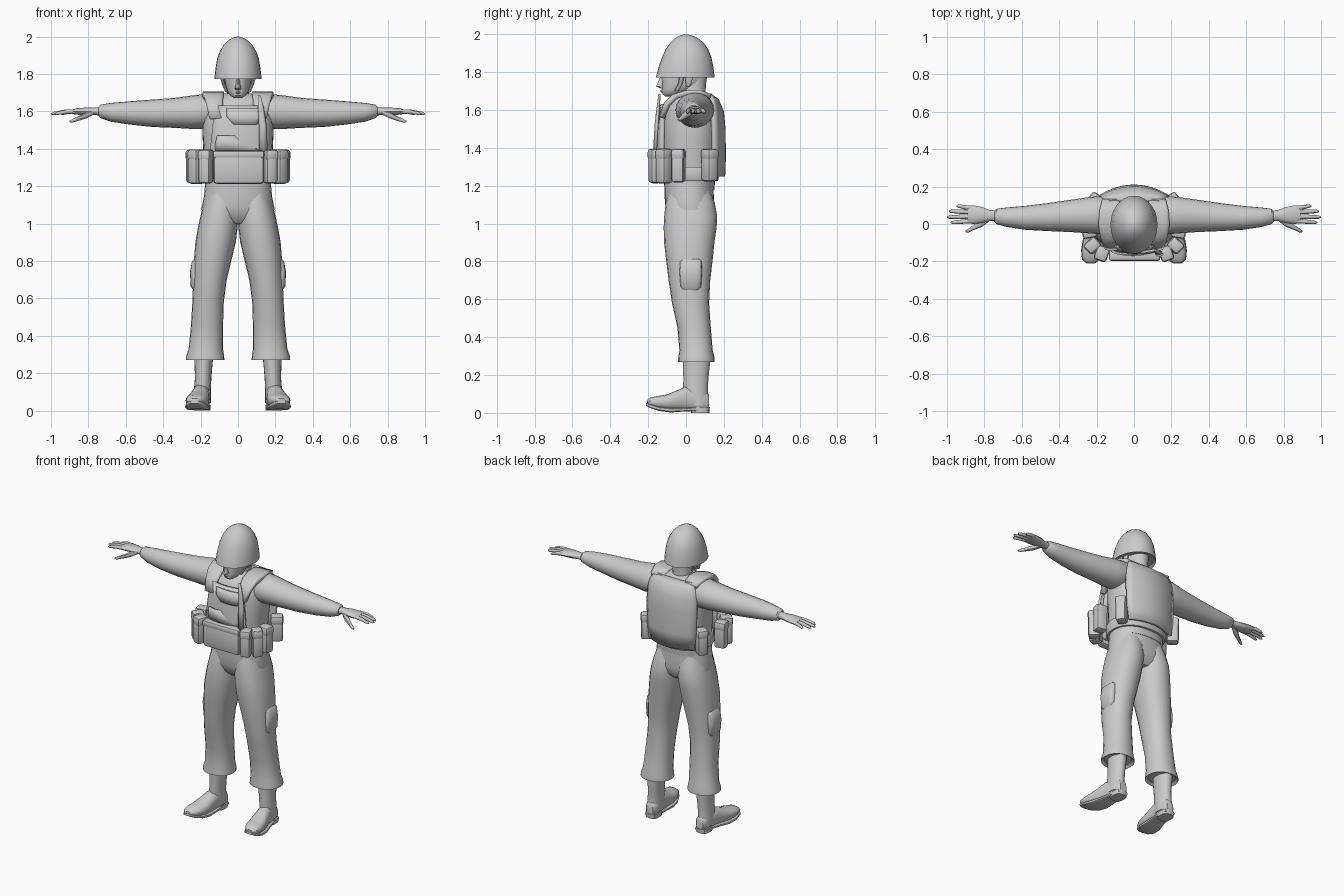
import bpy, bmesh, math
from mathutils import Vector

grey = bpy.data.materials.new("plain_grey")
grey.diffuse_color = (0.6, 0.6, 0.6, 1)


def finish(name, bm, mirror=False, angle=40):
    bmesh.ops.recalc_face_normals(bm, faces=bm.faces)
    me = bpy.data.meshes.new(name)
    bm.to_mesh(me)
    bm.free()
    me.materials.append(grey)
    ob = bpy.data.objects.new(name, me)
    bpy.context.collection.objects.link(ob)
    if mirror:
        ob.modifiers.new("Mirror", 'MIRROR')
    bpy.ops.object.select_all(action='DESELECT')
    ob.select_set(True)
    bpy.context.view_layer.objects.active = ob
    bpy.ops.object.shade_smooth_by_angle(angle=math.radians(angle))
    return ob


def loft(name, axis, rings, mirror=False, sides=20, power=2.0, angle=40):
    """Skin rings (position on axis, centre a, centre b, radius a, radius b)."""
    bm, loops = bmesh.new(), []
    for t, ca, cb, ra, rb in rings:
        loop = []
        for i in range(sides):
            c, s = math.cos(math.tau * i / sides), math.sin(math.tau * i / sides)
            a = ca + ra * math.copysign(abs(c) ** (2 / power), c)
            b = cb + rb * math.copysign(abs(s) ** (2 / power), s)
            loop.append(bm.verts.new({'x': (t, a, b), 'y': (a, t, b), 'z': (a, b, t)}[axis]))
        loops.append(loop)
    for p, q in zip(loops, loops[1:]):
        for i in range(sides):
            j = (i + 1) % sides
            bm.faces.new((p[i], p[j], q[j], q[i]))
    bm.faces.new(loops[0])
    bm.faces.new(loops[-1])
    return finish(name, bm, mirror, angle)


def panel(name, rows, thick, mirror=False, cols=10):
    """Curved sheet; rows are (x0, x1, y at middle, y bend at edges, z)."""
    bm, grid = bmesh.new(), []
    for x0, x1, y, bend, z in rows:
        grid.append([bm.verts.new((x0 + (x1 - x0) * i / cols,
                                   y + bend * (2 * i / cols - 1) ** 2, z)) for i in range(cols + 1)])
    for p, q in zip(grid, grid[1:]):
        for i in range(cols):
            bm.faces.new((p[i], p[i + 1], q[i + 1], q[i]))
    ob = finish(name, bm, mirror)
    sol = ob.modifiers.new("Solid", 'SOLIDIFY')
    sol.thickness, sol.offset = thick, 0
    return ob


def box(name, loc, size, turn=0, mirror=False, bevel=0.012):
    bm = bmesh.new()
    bmesh.ops.create_cube(bm, size=1)
    for v in bm.verts:
        v.co = Vector((v.co.x * size[0], v.co.y * size[1], v.co.z * size[2]))
    bmesh.ops.bevel(bm, geom=bm.edges[:], offset=bevel, segments=2, affect='EDGES', profile=0.5)
    c, s = math.cos(turn), math.sin(turn)
    for v in bm.verts:
        x, y, z = v.co
        v.co = (loc[0] + c * x - s * y, loc[1] + s * x + c * y, loc[2] + z)
    return finish(name, bm, mirror)


# Helmet: dome with a slight flare at the rim
loft("helmet", 'z', [
    (1.785, 0, -0.004, 0.112, 0.138), (1.772, 0, -0.004, 0.126, 0.155), (1.785, 0, -0.003, 0.125, 0.153),
    (1.83, 0, 0, 0.120, 0.144), (1.88, 0, 0.004, 0.112, 0.130), (1.92, 0, 0.005, 0.098, 0.113),
    (1.955, 0, 0.005, 0.077, 0.089), (1.98, 0, 0.003, 0.052, 0.060), (1.995, 0, 0, 0.025, 0.03),
    (2.0, 0, 0, 0.006, 0.006)], sides=28)

# Head, nose, brow, lips, ears, neck
loft("head", 'z', [
    (1.672, 0, -0.085, 0.022, 0.025), (1.685, 0, -0.07, 0.042, 0.055), (1.71, 0, -0.04, 0.058, 0.087),
    (1.74, 0, -0.012, 0.068, 0.115), (1.78, 0, -0.008, 0.073, 0.122), (1.85, 0, 0, 0.075, 0.12)])
loft("nose", 'z', [
    (1.715, 0, -0.122, 0.012, 0.012), (1.724, 0, -0.134, 0.018, 0.026), (1.745, 0, -0.13, 0.012, 0.02),
    (1.775, 0, -0.125, 0.008, 0.012)], sides=10)
loft("lips", 'x', [(-0.024, -0.112, 1.70, 0.004, 0.003), (0, -0.125, 1.701, 0.011, 0.009),
                   (0.024, -0.112, 1.70, 0.004, 0.003)], sides=8)
loft("ear", 'z', [(1.725, 0.072, 0.01, 0.006, 0.01), (1.75, 0.077, 0.015, 0.01, 0.018),
                  (1.79, 0.078, 0.015, 0.01, 0.022)], mirror=True, sides=10)
loft("neck", 'z', [(1.62, 0, 0.045, 0.085, 0.075), (1.665, 0, 0.04, 0.066, 0.066),
                   (1.70, 0, 0.037, 0.058, 0.066), (1.78, 0, 0.04, 0.06, 0.07)])
loft("helmet_strap", 'z', [(1.70, 0.06, -0.05, 0.007, 0.012), (1.74, 0.076, -0.03, 0.007, 0.012),
                           (1.79, 0.09, -0.02, 0.009, 0.014)], mirror=True, sides=8)

# Torso and collar
loft("torso", 'z', [
    (1.18, 0, 0.018, 0.172, 0.132), (1.30, 0, 0.02, 0.176, 0.140), (1.45, 0, 0.025, 0.188, 0.148),
    (1.56, 0, 0.03, 0.192, 0.150), (1.62, 0, 0.035, 0.182, 0.138), (1.66, 0, 0.04, 0.155, 0.112),
    (1.685, 0, 0.042, 0.115, 0.085), (1.695, 0, 0.042, 0.075, 0.065)], sides=28, power=2.3)
loft("collar", 'z', [(1.64, 0, 0.04, 0.10, 0.095), (1.68, 0, 0.042, 0.082, 0.078),
                     (1.692, 0, 0.042, 0.07, 0.07)])

# Vest: back shell, front shell, shoulder straps, lapels, chest patches
panel("vest_back", [(-0.165, 0.165, 0.196, -0.05, 1.25), (-0.18, 0.18, 0.20, -0.055, 1.35),
                    (-0.185, 0.185, 0.198, -0.055, 1.50), (-0.18, 0.18, 0.19, -0.05, 1.59),
                    (-0.165, 0.165, 0.165, -0.03, 1.65), (-0.14, 0.14, 0.125, -0.01, 1.68)], 0.022)
panel("vest_front", [(-0.15, 0.15, -0.148, 0.035, 1.24), (-0.145, 0.145, -0.153, 0.03, 1.40),
                     (-0.13, 0.13, -0.144, 0.025, 1.55), (-0.115, 0.115, -0.125, 0.02, 1.63)], 0.02)
panel("shoulder_strap", [(0.085, 0.15, -0.13, 0.005, 1.56), (0.085, 0.165, -0.105, 0.01, 1.63),
                         (0.08, 0.18, -0.065, 0.012, 1.672), (0.075, 0.19, 0.0, 0, 1.69),
                         (0.075, 0.185, 0.07, 0, 1.692), (0.08, 0.17, 0.13, 0, 1.67)],
      0.028, mirror=True, cols=6)
panel("vest_lapel", [(0.115, 0.155, -0.168, 0.01, 1.38), (0.115, 0.15, -0.16, 0.01, 1.52),
                     (0.11, 0.135, -0.148, 0.005, 1.62), (0.108, 0.118, -0.14, 0, 1.685)], 0.012, cols=4)
panel("chest_patch", [(-0.02, 0.10, -0.158, 0.008, 1.53), (-0.06, 0.12, -0.155, 0.012, 1.57),
                      (-0.06, 0.12, -0.148, 0.012, 1.615)], 0.012)
panel("vest_flap", [(-0.12, 0.11, -0.164, 0.02, 1.39), (-0.12, 0.05, -0.163, 0.02, 1.43),
                    (-0.11, -0.01, -0.16, 0.012, 1.47)], 0.012)

# Belt and pouches
loft("belt", 'z', [(1.225, 0, 0.018, 0.185, 0.15), (1.235, 0, 0.018, 0.19, 0.154),
                   (1.29, 0, 0.02, 0.19, 0.154), (1.30, 0, 0.02, 0.185, 0.15)], sides=28, power=2.3)
box("front_pouch", (0.003, -0.163, 1.30), (0.27, 0.06, 0.175), bevel=0.018)
box("front_pouch_flap", (0.003, -0.167, 1.37), (0.275, 0.06, 0.04))
for i, (x, y, turn, h) in enumerate([(0.172, -0.158, 0.35, 0.18), (0.222, -0.115, 0.8, 0.185),
                                     (0.238, -0.04, 1.4, 0.175), (0.205, 0.125, 2.2, 0.165)]):
    box(f"belt_pouch_{i + 1}", (x, y, 1.305), (0.066, 0.075, h), turn, True, 0.016)
    box(f"pouch_flap_{i + 1}", (x, y, 1.365), (0.071, 0.08, 0.06), turn, True, 0.016)

# Arms: sleeve, cuff, wrist, palm, fingers, thumb
loft("sleeve", 'x', [
    (0.11, 0.045, 1.605, 0.085, 0.075), (0.17, 0.047, 1.60, 0.102, 0.093), (0.24, 0.047, 1.596, 0.097, 0.09),
    (0.34, 0.043, 1.592, 0.086, 0.08), (0.46, 0.037, 1.59, 0.075, 0.073), (0.58, 0.033, 1.592, 0.064, 0.062),
    (0.68, 0.036, 1.595, 0.052, 0.050), (0.735, 0.04, 1.60, 0.041, 0.036), (0.745, 0.04, 1.60, 0.03, 0.025)],
    mirror=True)
loft("hand", 'x', [
    (0.70, 0.042, 1.60, 0.03, 0.025), (0.77, 0.045, 1.60, 0.029, 0.02), (0.81, 0.048, 1.60, 0.042, 0.021),
    (0.86, 0.05, 1.60, 0.05, 0.018), (0.89, 0.052, 1.598, 0.047, 0.012)], mirror=True, sides=14)
for name, y0, y1, tip in [("index_finger", 0.017, 0.008, 0.98), ("middle_finger", 0.040, 0.037, 1.0),
                          ("ring_finger", 0.063, 0.068, 0.99), ("little_finger", 0.084, 0.096, 0.95)]:
    loft(name, 'x', [(0.86, y0, 1.60, 0.012, 0.012), ((0.86 + tip) / 2, (y0 + y1) / 2, 1.598, 0.0115, 0.0115),
                     (tip - 0.012, y1, 1.589, 0.009, 0.009), (tip, y1, 1.587, 0.003, 0.003)], True, 10)
loft("thumb", 'x', [(0.77, 0.03, 1.595, 0.012, 0.012), (0.81, 0.008, 1.58, 0.022, 0.018),
                    (0.85, -0.015, 1.563, 0.014, 0.013), (0.885, -0.034, 1.55, 0.011, 0.010),
                    (0.90, -0.04, 1.546, 0.004, 0.004)], True, 10)

# Trousers: hips, legs, cuffs, side pockets
loft("hips", 'z', [
    (1.0, 0, 0.025, 0.13, 0.085), (1.03, 0, 0.025, 0.185, 0.115), (1.08, 0, 0.02, 0.195, 0.128),
    (1.14, 0, 0.017, 0.183, 0.130), (1.22, 0, 0.015, 0.175, 0.130)], sides=28, power=2.3)
loft("trouser_leg", 'z', [
    (0.285, 0.176, 0.055, 0.085, 0.080), (0.27, 0.176, 0.055, 0.103, 0.096), (0.29, 0.176, 0.055, 0.102, 0.096),
    (0.33, 0.172, 0.053, 0.092, 0.088), (0.45, 0.166, 0.043, 0.086, 0.088), (0.58, 0.16, 0.024, 0.084, 0.098),
    (0.70, 0.15, 0.018, 0.09, 0.110), (0.80, 0.136, 0.018, 0.10, 0.122), (0.90, 0.12, 0.017, 0.108, 0.133),
    (0.98, 0.108, 0.022, 0.106, 0.140), (1.04, 0.10, 0.025, 0.101, 0.140), (1.11, 0.09, 0.022, 0.093, 0.130),
    (1.18, 0.085, 0.018, 0.075, 0.11)], mirror=True, power=2.2)
loft("side_pocket", 'z', [
    (0.64, 0.225, 0.025, 0.01, 0.03), (0.665, 0.226, 0.025, 0.027, 0.055), (0.74, 0.226, 0.025, 0.031, 0.06),
    (0.80, 0.222, 0.025, 0.024, 0.058), (0.82, 0.215, 0.025, 0.01, 0.04)], True, 16, 3)

# Boots: shaft, foot, sole, heel
loft("boot_shaft", 'z', [
    (0.04, 0.19, 0.055, 0.045, 0.066), (0.12, 0.19, 0.05, 0.045, 0.066), (0.18, 0.186, 0.052, 0.044, 0.066),
    (0.26, 0.184, 0.055, 0.049, 0.072), (0.34, 0.182, 0.055, 0.052, 0.074)], mirror=True)
loft("boot_foot", 'y', [
    (-0.207, 0.232, 0.056, 0.022, 0.010), (-0.19, 0.23, 0.057, 0.045, 0.024), (-0.15, 0.222, 0.055, 0.058, 0.034),
    (-0.10, 0.214, 0.055, 0.060, 0.042), (-0.05, 0.206, 0.064, 0.053, 0.054), (0.0, 0.198, 0.075, 0.046, 0.066),
    (0.06, 0.19, 0.068, 0.044, 0.06), (0.11, 0.188, 0.06, 0.036, 0.05), (0.122, 0.188, 0.055, 0.025, 0.04)],
    mirror=True, power=2.3)
loft("boot_sole", 'y', [
    (-0.212, 0.232, 0.046, 0.022, 0.008), (-0.19, 0.23, 0.036, 0.048, 0.010), (-0.14, 0.221, 0.021, 0.062, 0.011),
    (-0.08, 0.211, 0.014, 0.062, 0.012), (-0.03, 0.203, 0.016, 0.054, 0.010), (0.03, 0.195, 0.019, 0.046, 0.010),
    (0.12, 0.188, 0.02, 0.036, 0.010)], mirror=True, power=4)
loft("boot_heel", 'z', [(0.0, 0.19, 0.075, 0.042, 0.048), (0.03, 0.19, 0.077, 0.044, 0.049)],
     mirror=True, power=3)
